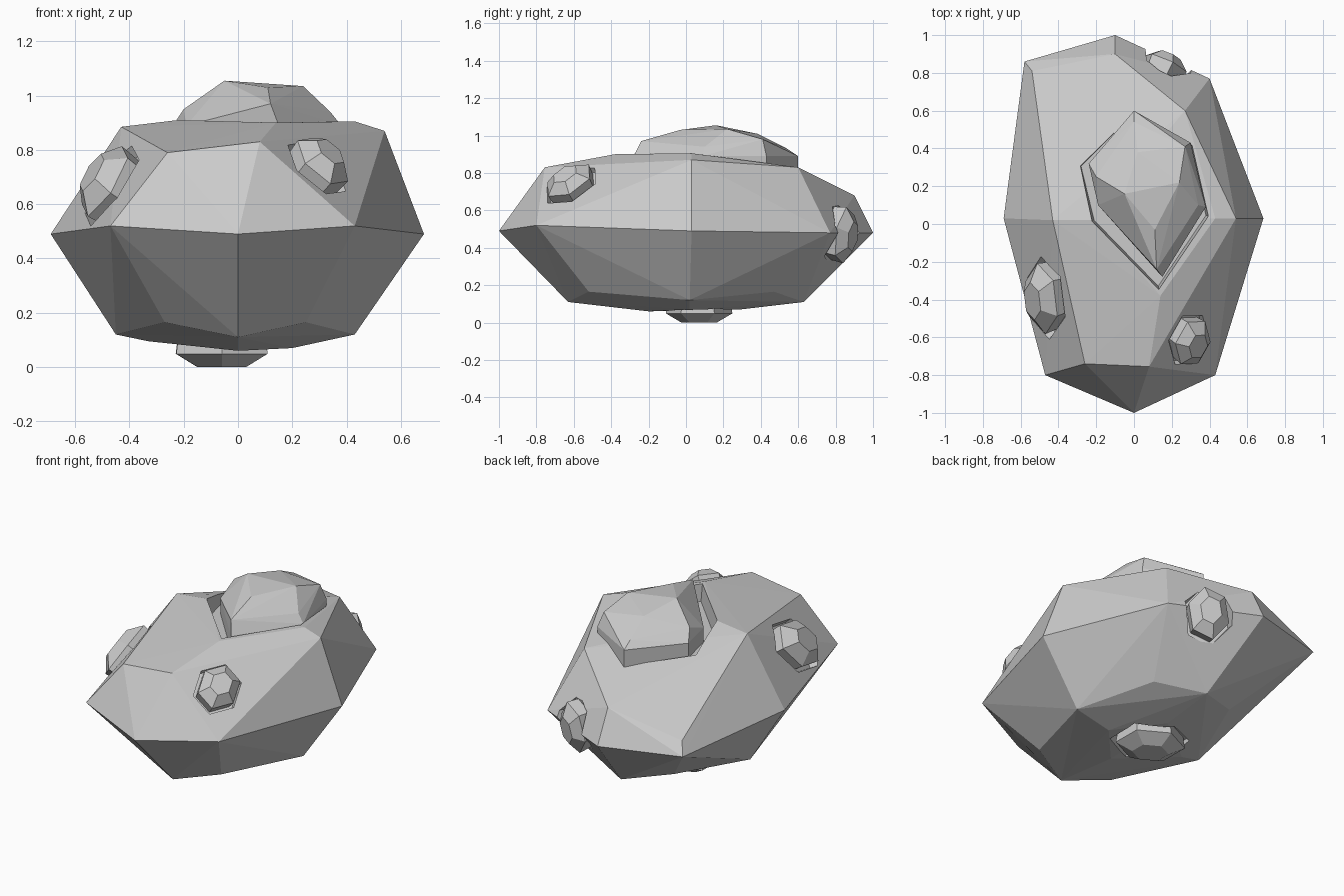
import bpy, bmesh, math
from mathutils import Vector

if "Cube" in bpy.data.objects:
    bpy.data.objects.remove(bpy.data.objects["Cube"])

def hull(name, pts):
    """Flat-faced convex stone from a handful of corner points."""
    bm = bmesh.new()
    for p in pts:
        bm.verts.new(p)
    r = bmesh.ops.convex_hull(bm, input=bm.verts)
    junk = {g for g in r["geom_interior"] + r["geom_unused"] if isinstance(g, bmesh.types.BMVert)}
    bmesh.ops.delete(bm, geom=list(junk), context='VERTS')
    bmesh.ops.recalc_face_normals(bm, faces=bm.faces)
    me = bpy.data.meshes.new(name)
    bm.to_mesh(me)
    bm.free()
    ob = bpy.data.objects.new(name, me)
    bpy.context.collection.objects.link(ob)
    return ob

def rings(centre, normal, axis, rx, ry, levels, n=6, turn=0.0):
    """Stacked polygons around a normal; levels = (height, scale)."""
    c, w = Vector(centre), Vector(normal).normalized()
    u = Vector(axis)
    u = (u - w * u.dot(w)).normalized()
    v = w.cross(u)
    out = []
    for h, s in levels:
        for i in range(n):
            a = turn + 2 * math.pi * i / n
            out.append(c + u * (rx * s * math.cos(a)) + v * (ry * s * math.sin(a)) + w * h)
    return out

def carve(body, cutter):
    cutter.hide_render = True
    m = body.modifiers.new("pit", 'BOOLEAN')
    m.operation, m.solver, m.object = 'DIFFERENCE', 'EXACT', cutter
    bpy.context.view_layer.objects.active = body
    bpy.ops.object.modifier_apply(modifier=m.name)
    bpy.data.objects.remove(cutter, do_unlink=True)

# main rock: waist, lower ring, bottom, crown
waist = [(0, -1, .49), (.43, -.8, .52), (.685, .03, .49), (.4, .77, .48),
         (-.1, 1, .48), (-.58, .86, .49), (-.69, .03, .49), (-.47, -.8, .52)]
lower = [(0, -.63, .11), (.25, -.52, .165), (.43, .02, .12), (.25, .47, .165),
         (0, .63, .11), (-.27, .5, .165), (-.45, .02, .12), (-.27, -.52, .165)]
bottom = [(0, -.2, .06), (.2, .02, .07), (0, .29, .07), (-.33, .02, .095)]
crown = [(-.26, -.74, .79), (.08, -.755, .83), (.54, .03, .87), (.27, .6, .83),
         (-.1, .9, .68), (-.54, .81, .56), (-.43, .02, .885), (.14, -.38, .9),
         (.43, .03, .905), (-.22, .02, .91), (-.45, -.75, .56)]
rock = hull("main_rock", waist + lower + bottom + crown)

# large pit on top with its boulder
rim = [(-.33, .33), (0, .66), (.34, .45), (.43, .03), (.14, -.4), (-.25, 0)]
pit = [(x, y, 1.2) for x, y in rim]
pit += [(.05 + (x - .05) * .87, .15 + (y - .15) * .87, .8) for x, y in rim]
carve(rock, hull("top_pit", pit))
base = [(-.24, .32), (0, .6), (.3, .43), (.38, .09), (.15, -.28), (-.19, .1)]
boulder = [(x, y, z) for x, y in base for z in (.76, .89)]
boulder += [(.12, -.24, .97), (-.2, .25, .95), (.34, .1, .94), (.27, .41, .98), (0, .54, .93),
            (-.05, .16, 1.055), (.02, .38, 1.01), (.24, .22, 1.035), (.11, -.03, 1.03)]
hull("top_boulder", boulder)

# small embedded stones: name, centre, normal, long axis, radii, height, sides
stones = [
    ("front_stone", (.30, -.62, .745), (.59, -.4, .71), (0, .6, .4), .145, .12, .07, 6),
    ("left_stone", (-.47, -.39, .67), (-.8, -.22, .55), (0, -1, -.4), .20, .15, .085, 6),
    ("back_stone", (.16, .83, .47), (.4, .88, -.15), (0, 0, 1), .16, .125, .07, 6),
    ("bottom_stone", (-.06, .07, .07), (0, 0, -1), (1, -.3, 0), .20, .18, .07, 6),
]
for name, c, n, ax, rx, ry, h, k in stones:
    carve(rock, hull(name + "_pit", rings(c, n, ax, rx, ry, [(-.05, 1.08), (.3, 1.5)], k, .25)))
    hull(name, rings(c, n, ax, rx, ry, [(-.09, .9), (h * .3, .98), (h, .52)], k, .25))
